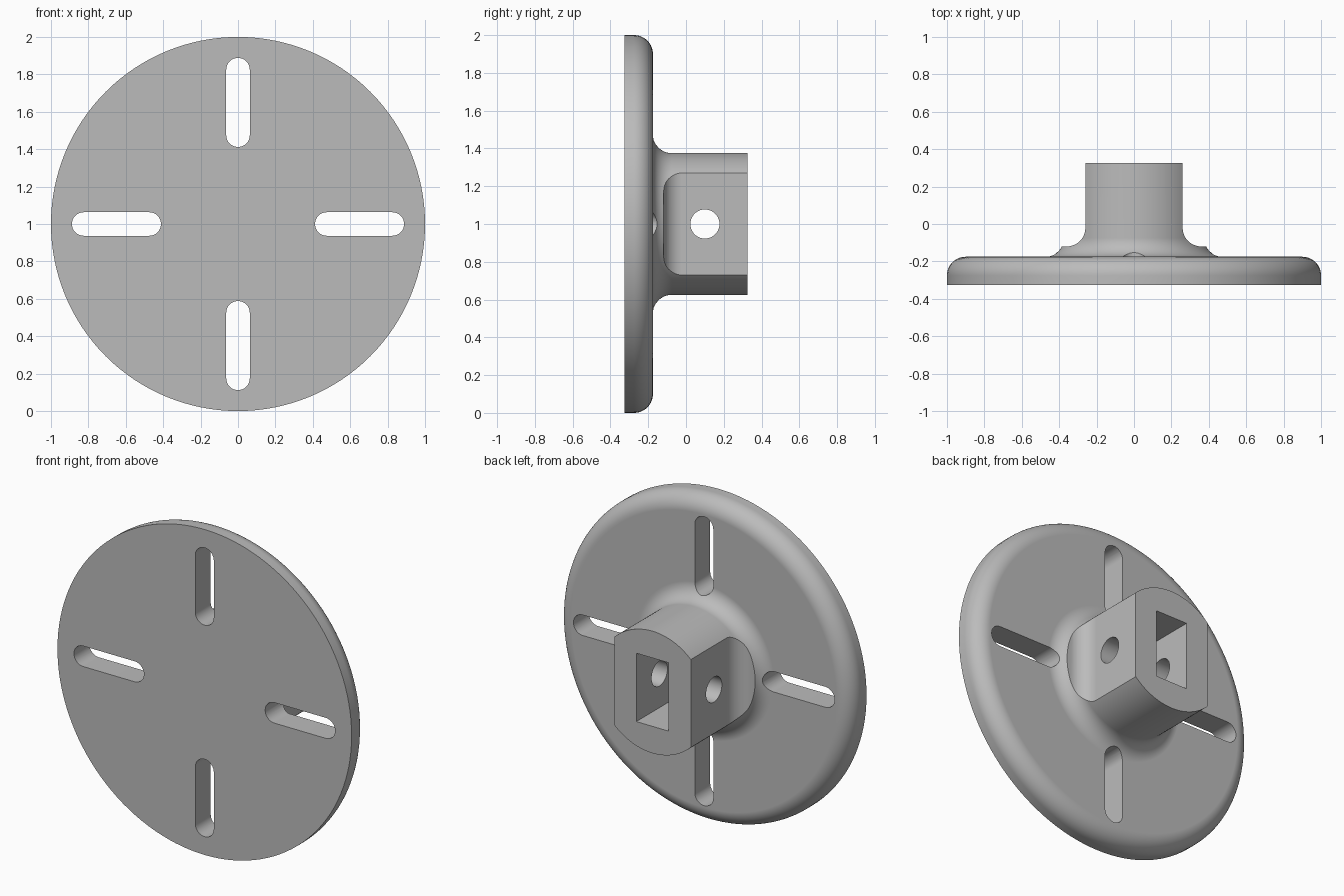
import bpy, bmesh, math
from mathutils import Vector, Matrix

cube = bpy.data.objects.get("Cube")
if cube:
    bpy.data.objects.remove(cube, do_unlink=True)

FRONT, BACK, TOP = -0.325, -0.175, 0.325   # disc front, disc back, hub end along y
HUB_R, FLAT_X, FILLET = 0.375, 0.26, 0.1
CENTRE = Vector((0, 0, 1))

metal = bpy.data.materials.new("plain grey metal")
metal.use_nodes = True
grey = (0.5, 0.5, 0.5, 1)
metal.diffuse_color = grey
metal.node_tree.nodes["Principled BSDF"].inputs["Base Color"].default_value = grey


def arc(cx, cy, r, start, end, n=12):
    angles = [math.radians(start + (end - start) * i / n) for i in range(n + 1)]
    return [(cx + r * math.cos(a), cy + r * math.sin(a)) for a in angles]


def make_object(name, bm):
    bmesh.ops.recalc_face_normals(bm, faces=bm.faces[:])
    mesh = bpy.data.meshes.new(name)
    bm.to_mesh(mesh)
    bm.free()
    mesh.materials.append(metal)
    obj = bpy.data.objects.new(name, mesh)
    bpy.context.collection.objects.link(obj)
    return obj


def prism(name, points, direction):
    """Extrude a closed outline of 3D points along a direction."""
    bm = bmesh.new()
    face = bm.faces.new([bm.verts.new(p) for p in points])
    ext = bmesh.ops.extrude_face_region(bm, geom=[face], use_keep_orig=True)
    bmesh.ops.translate(bm, vec=direction,
                        verts=[g for g in ext["geom"] if isinstance(g, bmesh.types.BMVert)])
    return make_object(name, bm)


# Disc and round hub turned from one profile (radius, y)
profile = [(1, FRONT)]
profile += arc(1 - FILLET, BACK - FILLET, FILLET, 0, 90)
profile += arc(HUB_R + FILLET, BACK + FILLET, FILLET, 270, 180)
profile += [(HUB_R, TOP)]
bm = bmesh.new()
verts = [bm.verts.new((r, y, 1)) for r, y in profile]
edges = [bm.edges.new(pair) for pair in zip(verts, verts[1:])]
bmesh.ops.spin(bm, geom=verts + edges, cent=CENTRE, axis=(0, 1, 0),
               angle=math.tau, steps=128)
bmesh.ops.remove_doubles(bm, verts=bm.verts[:], dist=0.0001)
bmesh.ops.holes_fill(bm, edges=[e for e in bm.edges if e.is_boundary], sides=0)
flange = make_object("mounting_flange", bm)

cutters = []

# Four radial slots through the disc
slot = arc(0.825, 0, 0.063, -90, 90, 16) + arc(0.475, 0, 0.063, 90, 270, 16)
for i in range(4):
    turn = Matrix.Rotation(i * math.pi / 2, 3, 'Y')
    points = [CENTRE + turn @ Vector((x, -0.5, z)) for x, z in slot]
    cutters.append(prism("slot_cutter", points, (0, 0.45, 0)))

# Flats on both sides of the hub, with a filleted root
flat = [(FLAT_X, 0.5)] + arc(FLAT_X + FILLET, -0.02, FILLET, 180, 270)
flat += [(0.8, -0.12), (0.8, 0.5)]
for side in (-1, 1):
    points = [Vector((side * x, y, 0.4)) for x, y in flat]
    cutters.append(prism("flat_cutter", points, (0, 0, 1.2)))

# Rectangular socket in the hub end
socket = [(-0.11, 0.79), (0.11, 0.79), (0.11, 1.21), (-0.11, 1.21)]
cutters.append(prism("socket_cutter", [Vector((x, -0.17, z)) for x, z in socket], (0, 0.6, 0)))

# Round cross hole through both flats
hole = arc(0.1, 1, 0.077, 0, 360, 40)[:-1]
cutters.append(prism("cross_hole_cutter", [Vector((-0.6, y, z)) for y, z in hole], (1.2, 0, 0)))

bpy.ops.object.select_all(action='DESELECT')
bpy.context.view_layer.objects.active = flange
flange.select_set(True)
for cutter in cutters:
    cutter.hide_render = True
    mod = flange.modifiers.new("cut", 'BOOLEAN')
    mod.operation = 'DIFFERENCE'
    mod.solver = 'EXACT'
    mod.object = cutter
    bpy.ops.object.modifier_apply(modifier=mod.name)
    bpy.data.objects.remove(cutter, do_unlink=True)

# Smooth fillets, crisp edges, flat-looking planes
bpy.ops.object.shade_smooth_by_angle(angle=math.radians(30))
weighted = flange.modifiers.new("weighted normals", 'WEIGHTED_NORMAL')
weighted.keep_sharp = True
